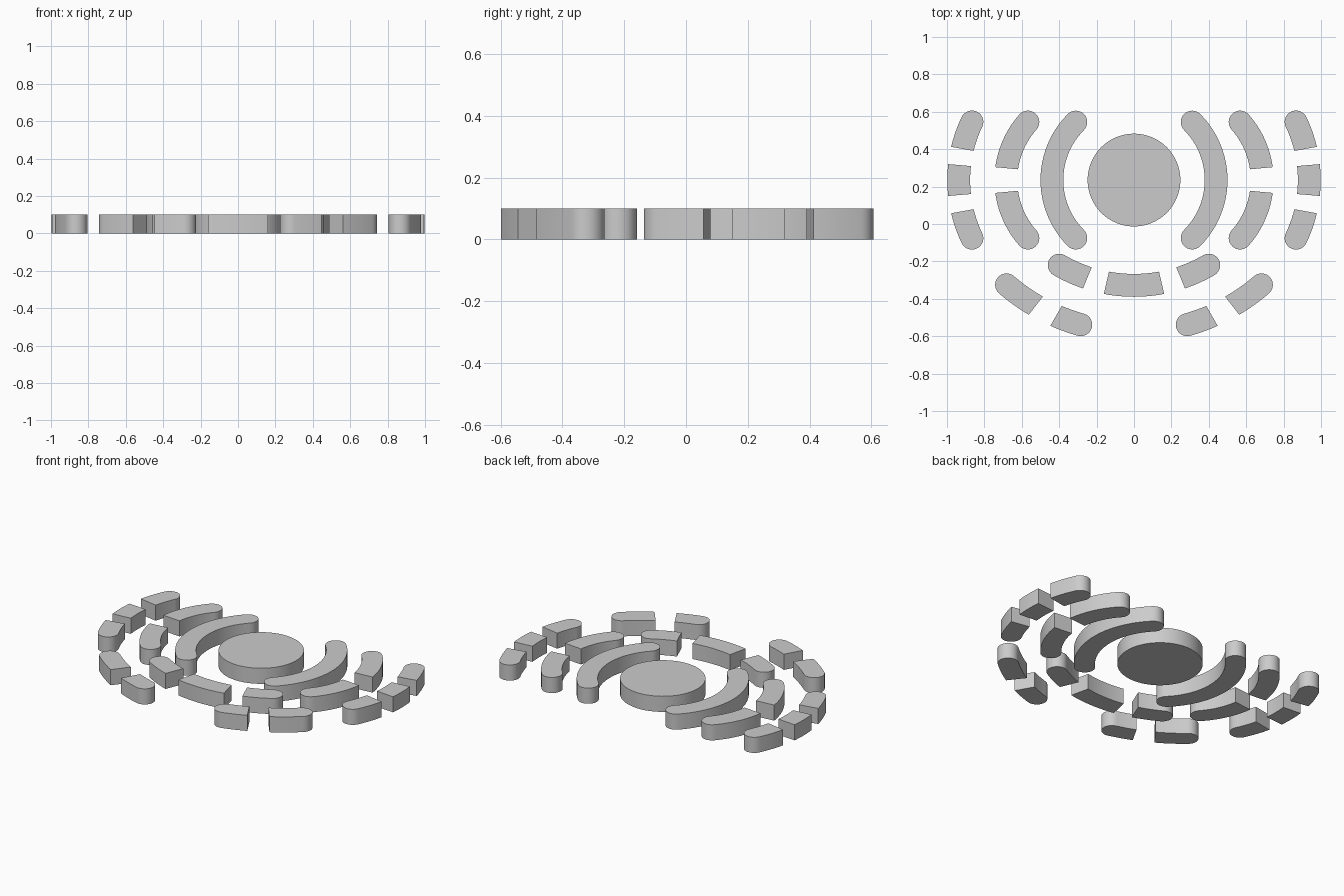
import bpy, bmesh
from math import sin, cos, radians, degrees, atan2, sqrt, pi
from mathutils import Vector

if "Cube" in bpy.data.objects:
    bpy.data.objects.remove(bpy.data.objects["Cube"])

HEIGHT = 0.1
HALF = 0.061          # half width of every band
HUB_Y = 0.235         # centre of the disc and of the side bands
CAP, CUT = "cap", "cut"


def prism(name, pts, mirror=False):
    """Extrude a flat outline up from z = 0, optionally mirrored across x."""
    bm = bmesh.new()
    face = bm.faces.new([bm.verts.new((p[0], p[1], 0)) for p in pts])
    ext = bmesh.ops.extrude_face_region(bm, geom=[face])
    top = [g for g in ext["geom"] if isinstance(g, bmesh.types.BMVert)]
    bmesh.ops.translate(bm, verts=top, vec=(0, 0, HEIGHT))
    bmesh.ops.recalc_face_normals(bm, faces=bm.faces[:])
    mesh = bpy.data.meshes.new(name)
    bm.to_mesh(mesh)
    bm.free()
    obj = bpy.data.objects.new(name, mesh)
    bpy.context.collection.objects.link(obj)
    if mirror:
        obj.modifiers.new("mirror", "MIRROR").use_axis[0] = True
    bpy.ops.object.select_all(action="DESELECT")
    obj.select_set(True)
    bpy.context.view_layer.objects.active = obj
    bpy.ops.object.shade_smooth_by_angle(angle=radians(30))
    return obj


def arc(c, r, a0, a1, n):
    return [c + r * Vector((cos(a0 + (a1 - a0) * i / n), sin(a0 + (a1 - a0) * i / n)))
            for i in range(n + 1)]


def ray_angle(c, r, pole, phi):
    """Angle about c where a ray from the pole meets the circle of radius r."""
    d, o = Vector((cos(phi), sin(phi))), pole - c
    b = o.dot(d)
    p = o + d * (-b + sqrt(b * b - o.dot(o) + r * r))
    return atan2(p.y, p.x)


def band(name, c, r, start, end, pole=(0, HUB_Y), mirror=True):
    """Curved band; each end is a round cap or a straight cut aimed at the pole."""
    c, pole = Vector(c), Vector(pole)

    def at(end_spec, radius):
        kind, deg = end_spec
        a = radians(deg)
        return a if kind == CAP else ray_angle(c, radius, pole, a)

    ro, ri = r + HALF, r - HALF
    pts = arc(c, ro, at(start, ro), at(end, ro), 24)
    if end[0] == CAP:
        a = at(end, r)
        pts += arc(c + r * Vector((cos(a), sin(a))), HALF, a, a + pi, 16)[1:-1]
    pts += arc(c, ri, at(end, ri), at(start, ri), 24)
    if start[0] == CAP:
        a = at(start, r)
        pts += arc(c + r * Vector((cos(a), sin(a))), HALF, a + pi, a + 2 * pi, 16)[1:-1]
    prism(name, pts, mirror)


# Central disc
prism("centre_disc", arc(Vector((0, HUB_Y)), 0.248, 0, 2 * pi, 96)[:-1])

# Side bands, mirrored left and right
SIDE = (0.218, HUB_Y)
band("inner_side_band", (0, HUB_Y), 0.439, (CAP, -44.9), (CAP, 44.9))
band("middle_side_band_back", SIDE, 0.467, (CUT, 5.3), (CAP, 41.6))
band("middle_side_band_front", SIDE, 0.467, (CAP, -41.6), (CUT, -5.3))
band("outer_side_band_back", SIDE, 0.719, (CUT, 10.3), (CAP, 25.6))
band("outer_side_band_middle", SIDE, 0.719, (CUT, -4.9), (CUT, 4.9))
band("outer_side_band_front", SIDE, 0.719, (CAP, -25.6), (CUT, -10.3))

# Front bands, angles measured from the downward direction
FRONT = (0, 0.467)
band("front_band_middle", FRONT, 0.795, (CUT, -103.1), (CUT, -76.9), (0, 0.32), False)
band("front_band_side", FRONT, 0.795, (CUT, -67.7), (CAP, -59.8), (0, 0.32))
band("outer_front_band_inner", FRONT, 1.045, (CAP, -74.2), (CUT, -60.3), (0, 0.24))
band("outer_front_band_outer", FRONT, 1.045, (CUT, -52.2), (CAP, -49.3), (0, 0.24))
